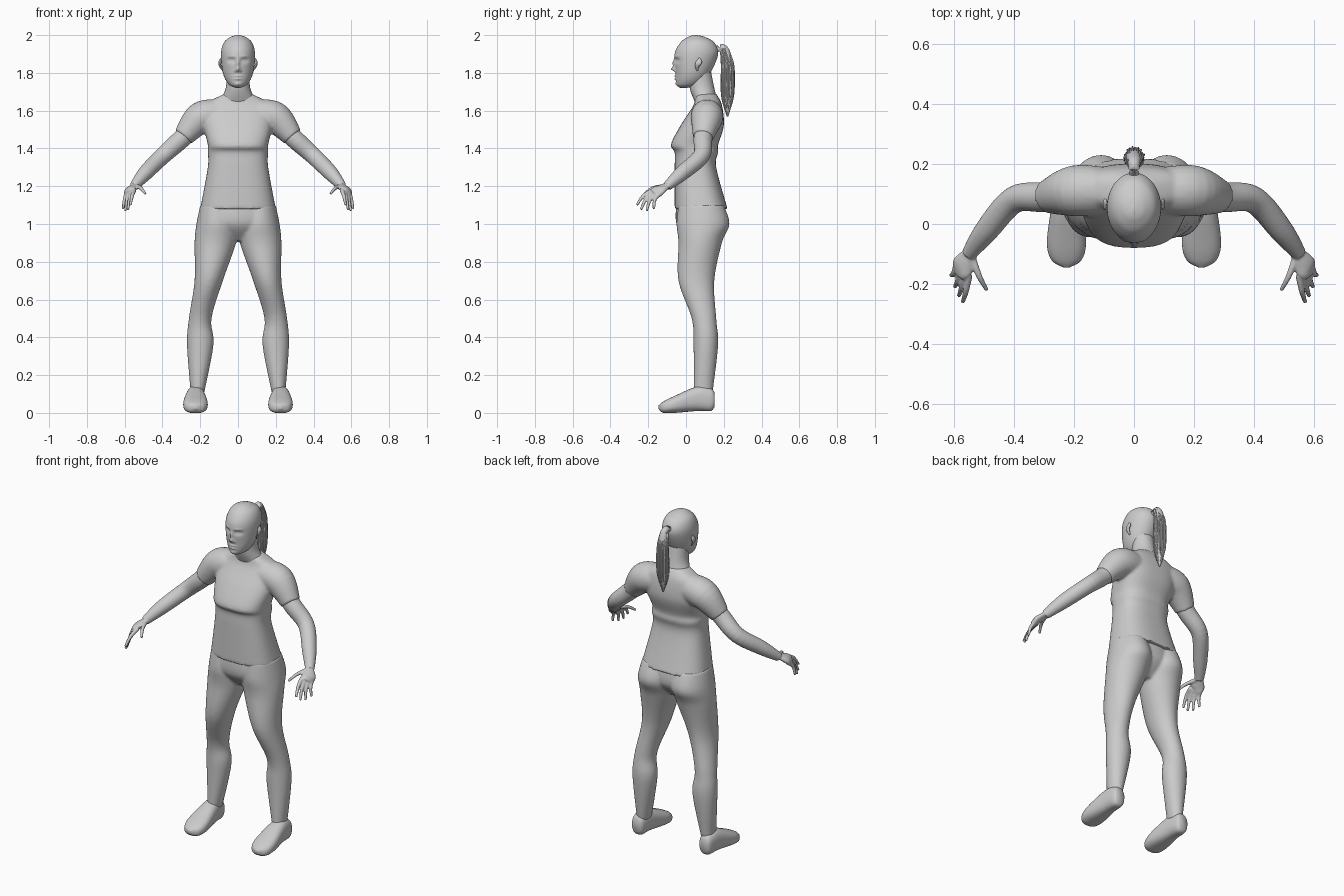
import bpy, bmesh, random
from math import sin, cos, pi, exp, copysign
from mathutils import Vector

old = bpy.data.objects.get("Cube")
if old:
    bpy.data.objects.remove(old)
random.seed(4)
SIDES = {"left": 1, "right": -1}

grey = bpy.data.materials.new("plain_grey")
grey.use_nodes = True
grey.diffuse_color = (0.6, 0.6, 0.6, 1)
grey.node_tree.nodes["Principled BSDF"].inputs["Base Color"].default_value = grey.diffuse_color


def spline(rows, steps):
    """Interpolate rows of numbers with a smooth curve through every row."""
    smooth_rows = []
    last = len(rows) - 1
    for i in range(last):
        before, start, end, after = (rows[min(max(i + k, 0), last)] for k in (-1, 0, 1, 2))
        for step in range(steps):
            t = step / steps
            smooth_rows.append([
                q + t * ((r - p) + t * ((2 * p - 5 * q + 4 * r - s) + t * (3 * (q - r) + s - p))) / 2
                for p, q, r, s in zip(before, start, end, after)])
    return smooth_rows + [rows[last]]


def skin(bm, rings, segments, power=2):
    """Bridge rings given as centre, u, v; a higher power squares the section."""
    def bend(w):
        return copysign(abs(w) ** (2 / power), w)

    loops = []
    for centre, u, v in rings:
        angles = [2 * pi * k / segments for k in range(segments)]
        loops.append([bm.verts.new(centre + u * bend(cos(a)) + v * bend(sin(a))) for a in angles])
    for lower, upper in zip(loops, loops[1:]):
        for k in range(segments):
            bm.faces.new((lower[k - 1], lower[k], upper[k], upper[k - 1]))
    bm.faces.new(loops[0])
    bm.faces.new(loops[-1])


def stack(bm, rows, side=1, segments=48, steps=8, power=2):
    """Level slices given as z, inner x, outer x, front y, back y."""
    rings = []
    for z, inner, outer, front, back in spline(rows, steps):
        centre = Vector((side * (inner + outer) / 2, (front + back) / 2, z))
        rings.append((centre, Vector(((outer - inner) / 2, 0, 0)), Vector((0, (back - front) / 2, 0))))
    skin(bm, rings, segments, power)


def centred_stack(bm, rows, **options):
    """Level slices given as z, half width, front y, back y."""
    stack(bm, [(z, -width, width, front, back) for z, width, front, back in rows], **options)


def tube(bm, rows, side=1, segments=24, steps=6, flat=1):
    """Limb along a path given as x, y, z, radius."""
    path = spline(rows, steps)
    points = [Vector((side * x, y, z)) for x, y, z, radius in path]
    rings = []
    for i, point in enumerate(points):
        way = (points[min(i + 1, len(points) - 1)] - points[max(i - 1, 0)]).normalized()
        u = way.cross(Vector((0, 1, 0.3))).normalized()
        radius = path[i][-1]
        rings.append((point, u * radius * flat, way.cross(u) * radius))
    skin(bm, rings, segments)


def finish(bm, name, voxel=0, softness=0):
    """Turn the mesh into a smooth object, optionally blending its pieces."""
    bmesh.ops.recalc_face_normals(bm, faces=bm.faces)
    for face in bm.faces:
        face.smooth = True
    mesh = bpy.data.meshes.new(name)
    bm.to_mesh(mesh)
    bm.free()
    mesh.materials.append(grey)
    ob = bpy.data.objects.new(name, mesh)
    bpy.context.scene.collection.objects.link(ob)
    if voxel:
        remesh = ob.modifiers.new("blend", "REMESH")
        remesh.mode = "VOXEL"
        remesh.voxel_size = voxel
        remesh.use_smooth_shade = True
        soften = ob.modifiers.new("soften", "SMOOTH")
        soften.iterations = softness


# Shirt: squarish trunk blended with short sleeves
bm = bmesh.new()
centred_stack(bm, [(1.08, .2, -.06, .22), (1.3, .16, -.06, .16), (1.38, .16, -.06, .17), (1.42, .16, -.08, .17),
                   (1.52, .18, -.03, .2), (1.63, .17, .04, .19), (1.69, .07, .05, .16)], power=2.6)
for side in SIDES.values():
    tube(bm, [(.1, .11, 1.58, .08), (.2, .11, 1.56, .085), (.29, .09, 1.46, .055)], side)
finish(bm, "shirt", voxel=.008, softness=5)

# Trousers: pelvis blended with two legs
bm = bmesh.new()
centred_stack(bm, [(1.12, .18, -.05, .19), (1, .21, -.05, .2), (.91, .08, .02, .13)])
for side in SIDES.values():
    stack(bm, [(1.1, .02, .2, -.04, .2), (1, 0, .22, -.05, .23), (.9, .01, .23, -.04, .19), (.7, .08, .23, -.04, .15),
               (.5, .14, .26, .03, .16), (.36, .13, .27, .04, .17), (.1, .18, .25, .04, .14)], side)
finish(bm, "trousers", voxel=.008, softness=4)

for word, side in SIDES.items():
    # Shoe: upright slices from heel to toe, as y, half width, bottom, top
    bm = bmesh.new()
    slices = [(.15, .03, .03, .11), (.13, .04, .01, .13), (.06, .05, .01, .14),
              (-.06, .065, 0, .09), (-.12, .05, 0, .06), (-.145, .01, .02, .04)]
    rings = []
    for y, width, bottom, top in spline(slices, 8):
        centre = Vector((side * .225, y, (bottom + top) / 2))
        rings.append((centre, Vector((width, 0, 0)), Vector((0, 0, (top - bottom) / 2))))
    skin(bm, rings, 40, power=2.5)
    finish(bm, word + "_shoe")

    # Arm and palm
    bm = bmesh.new()
    tube(bm, [(.2, .1, 1.55, .05), (.3, .09, 1.45, .05), (.4, .08, 1.36, .045),
              (.49, -.02, 1.27, .04), (.55, -.1, 1.2, .025)], side)
    tube(bm, [(.54, -.09, 1.21, .02), (.57, -.14, 1.18, .04), (.58, -.17, 1.16, .03)], side, flat=.5)
    # Thumb, then four fingers fanned from index to little
    digits = [(Vector((.54, -.11, 1.2)), Vector((.49, -.22, 1.16)))]
    for k in range(4):
        t = k / 3
        knuckle = Vector((.55, -.17, 1.18)).lerp(Vector((.59, -.14, 1.16)), t)
        tip = Vector((.57, -.26, 1.1)).lerp(Vector((.61, -.17, 1.08)), t)
        digits.append((knuckle, tip - Vector((0, .01, .02)) * sin(pi * t)))
    for root, tip in digits:
        middle = root.lerp(tip, .5) + Vector((0, -.01, .01))
        tube(bm, [(*root, .013), (*middle, .01), (*tip, .007)], side, segments=12)
    finish(bm, word + "_arm", voxel=.0045, softness=2)

    # Ear
    bm = bmesh.new()
    tube(bm, [(.08, .06, 1.81, .004), (.095, .06, 1.84, .013), (.095, .07, 1.86, .015), (.09, .07, 1.88, .002)],
         side, flat=.5)
    finish(bm, word + "_ear")

# Neck
bm = bmesh.new()
centred_stack(bm, [(1.64, .1, .05, .17), (1.72, .065, .02, .15), (1.82, .06, .02, .13)])
finish(bm, "neck")

# Head
bm = bmesh.new()
centred_stack(bm, [(1.72, .01, -.03, 0), (1.74, .05, -.05, .08), (1.8, .08, -.055, .13), (1.9, .09, -.06, .17),
                   (1.96, .075, -.03, .15), (1.99, .04, .01, .1), (2, .005, .04, .06)], segments=128, steps=14)
# Face, pushed in or out around each feature: x, z, width, height, push
features = {
    "nose tip": (0, 1.82, .011, .011, -.022),
    "nose bridge": (0, 1.85, .009, .02, -.012),
    "nostril": (.013, 1.81, .007, .006, -.008),
    "eye socket": (.034, 1.866, .02, .011, .014),
    "eyelid": (.034, 1.864, .011, .005, -.007),
    "brow": (.034, 1.887, .02, .006, -.004),
    "upper lip": (0, 1.783, .02, .004, -.008),
    "lower lip": (0, 1.768, .018, .005, -.008),
    "chin": (0, 1.74, .018, .01, -.005),
}
for vert in bm.verts:
    x, y, z = vert.co
    if y < .03:
        fade = min(1, (.03 - y) / .04)
        for across, up, width, height, push in features.values():
            vert.co.y += fade * push * exp(-((abs(x) - across) / width) ** 2 - ((z - up) / height) ** 2)
finish(bm, "head")

# Ponytail: tapering core wrapped in loose strands
bm = bmesh.new()
core = [(0, .15, 1.92, .015), (0, .2, 1.93, .02), (0, .22, 1.84, .03), (0, .22, 1.68, .03), (0, .22, 1.57, .004)]
tube(bm, core)
strands = 22
for k in range(strands):
    angle = 2 * pi * k / strands
    lift = random.uniform(0, .03)
    strand = []
    for x, y, z, radius in core[1:]:
        reach = radius * random.uniform(.9, 1.1)
        strand.append((reach * cos(angle), y + reach * sin(angle), z + lift * (core[1][2] - z), radius / 8))
    tube(bm, strand, segments=6)
finish(bm, "ponytail")
